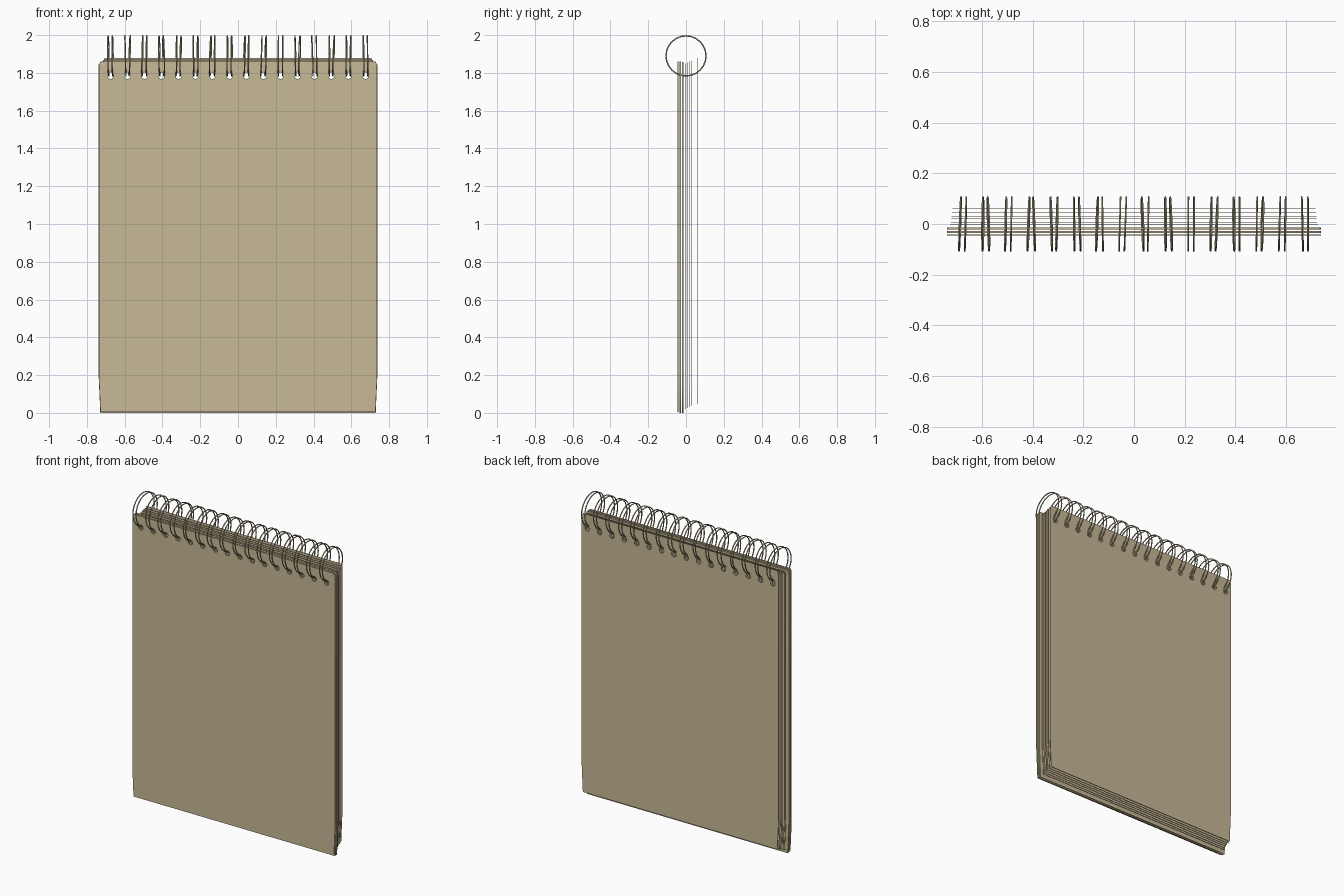
import bpy, math, random

if "Cube" in bpy.data.objects:
    bpy.data.objects.remove(bpy.data.objects["Cube"])

random.seed(4)
RING_X = [-0.675 + 0.09 * i for i in range(16)]
HOLE_Z, HOLE_R = 1.785, 0.017
RING_Z, RING_R, WIRE = 1.89, 0.106, 0.0036

tan = bpy.data.materials.new("tan_card")
tan.diffuse_color = (0.58, 0.49, 0.31, 1)
tan.use_nodes = True
tan.node_tree.nodes["Principled BSDF"].inputs["Base Color"].default_value = tan.diffuse_color


def add_loop(curve, points):
    s = curve.splines.new('POLY')
    s.points.add(len(points) - 1)
    for p, (x, z) in zip(s.points, points):
        p.co = (x, z, 0, 1)
    s.use_cyclic_u = True


# Punched sheet: filled outline with a row of round holes
def sheet(name, y, half, z0, z1, thick):
    c = bpy.data.curves.new(name, 'CURVE')
    c.dimensions = '2D'
    c.fill_mode = 'BOTH'
    c.extrude = thick / 2
    right = [(half - 0.009, z0), (half, z0 + 0.2), (half, z1 - 0.018), (half - 0.01, z1)]
    add_loop(c, right + [(-x, z) for x, z in reversed(right)])
    for hx in RING_X:
        add_loop(c, [(hx + HOLE_R * math.cos(a), HOLE_Z + HOLE_R * math.sin(a))
                     for a in (k * math.tau / 10 for k in range(10))])
    ob = bpy.data.objects.new(name, c)
    bpy.context.collection.objects.link(ob)
    ob.location.y = y
    ob.rotation_euler.x = math.pi / 2
    bpy.ops.object.select_all(action='DESELECT')
    ob.select_set(True)
    bpy.context.view_layer.objects.active = ob
    bpy.ops.object.convert(target='MESH')
    ob = bpy.context.object
    ob.data.materials.clear()
    ob.data.materials.append(tan)


# Covers and pages, front to back: y, half width, bottom, top, thickness
sheet("front_cover", -0.043, 0.737, 0.005, 1.86, 0.004)
sheet("front_card", -0.031, 0.738, 0.0, 1.86, 0.008)
sheet("middle_card", -0.017, 0.738, 0.0, 1.857, 0.008)
PAGES = [(-0.003, 0.725, 0.02), (0.007, 0.722, 0.026), (0.02, 0.72, 0.032),
         (0.031, 0.72, 0.038), (0.045, 0.718, 0.042)]
for i, (y, half, z0) in enumerate(PAGES):
    sheet(f"page_{i + 1}", y, half, z0, 1.85 + 0.005 * i, 0.002)
sheet("back_cover", 0.06, 0.716, 0.047, 1.878, 0.003)

# Double wire rings, each strand slightly askew
for i, x in enumerate(RING_X):
    for side in (-1, 1):
        bpy.ops.mesh.primitive_torus_add(
            major_segments=24, minor_segments=6, major_radius=RING_R, minor_radius=WIRE,
            location=(x + side * 0.011, 0, RING_Z),
            rotation=(0, math.pi / 2 + math.radians(random.uniform(-2, 2)),
                      math.radians(random.uniform(-2.5, 2.5))))
        ring = bpy.context.object
        ring.name = f"wire_ring_{i + 1}_{'left' if side < 0 else 'right'}"
        ring.data.materials.append(tan)
        bpy.ops.object.shade_smooth_by_angle(angle=math.radians(65))
